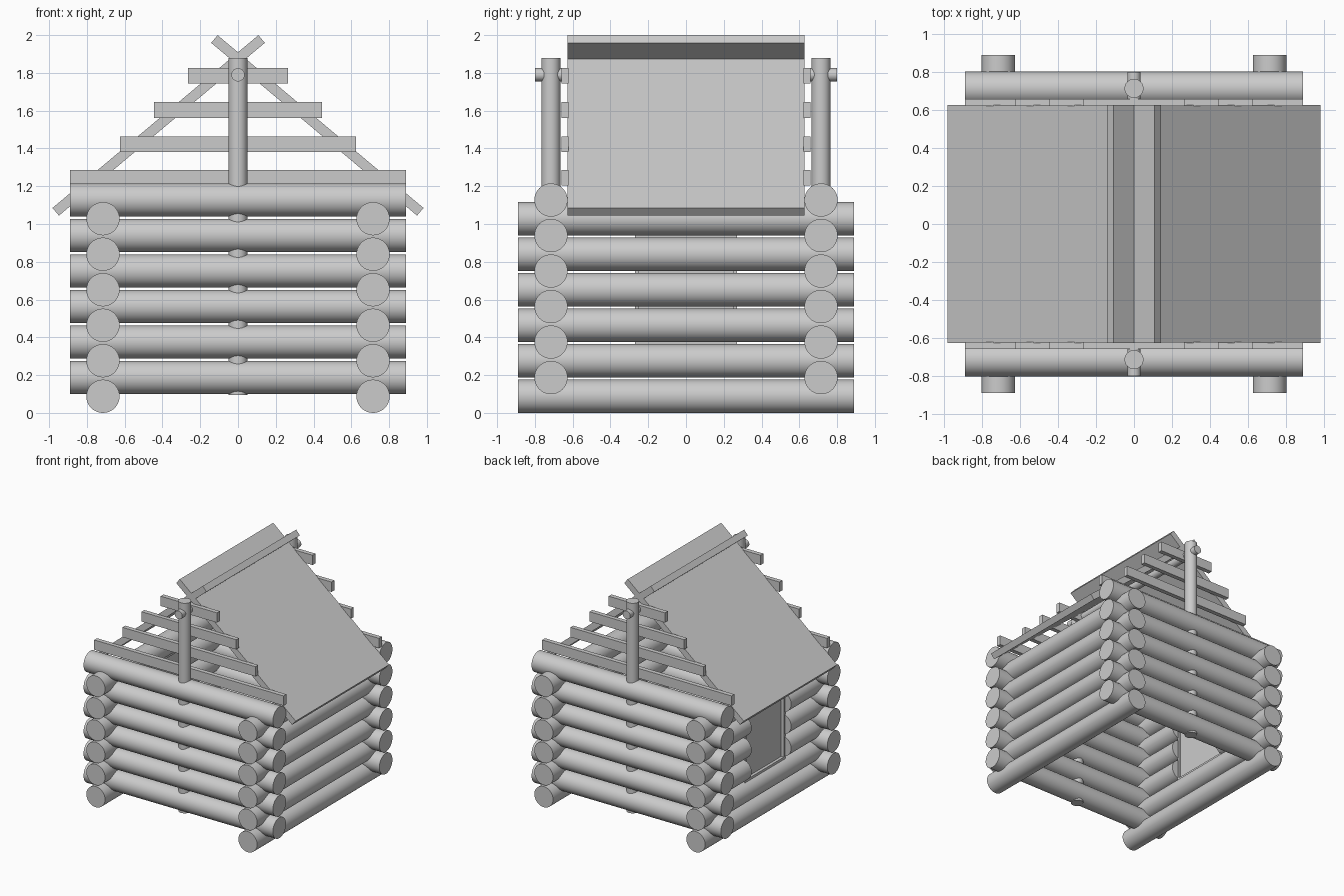
import bpy
from math import radians, pi

if "Cube" in bpy.data.objects:
    bpy.data.objects.remove(bpy.data.objects["Cube"])

R, L, WALL, STEP = 0.088, 1.78, 0.715, 0.188


def box(name, center, size, rot_y=0.0):
    bpy.ops.mesh.primitive_cube_add(size=1, location=center, rotation=(0, rot_y, 0))
    ob = bpy.context.object
    ob.name = name
    ob.scale = size
    bpy.ops.object.transform_apply(location=False, rotation=False, scale=True)
    return ob


def log(name, center, length, axis, radius=R):
    rot = {'x': (0, pi / 2, 0), 'y': (pi / 2, 0, 0), 'z': (0, 0, 0)}[axis]
    bpy.ops.mesh.primitive_cylinder_add(vertices=40, radius=radius, depth=length,
                                        location=center, rotation=rot)
    ob = bpy.context.object
    ob.name = name
    bpy.ops.object.shade_smooth_by_angle(angle=radians(35))
    return ob


# Stacked log walls; the left wall is interrupted for the door
DOOR = 0.265
for i in range(6):
    z = R + i * STEP
    log("right_wall_log", (WALL, 0, z), L, 'y')
    if i in (2, 3, 4):
        stub = L / 2 - DOOR
        for s in (-1, 1):
            log("door_side_log", (-WALL, s * (DOOR + stub / 2), z), stub, 'y')
    else:
        log("left_wall_log", (-WALL, 0, z), L, 'y')
    for s, end in ((-1, "front"), (1, "back")):
        log(end + "_wall_log", (0, s * WALL, z + 0.5 * STEP + 0.005), L, 'x')

# Door panel with a thin frame
z0, z1 = 0.36, 0.945
zc = (z0 + z1) / 2
box("door_panel", (-0.71, 0, zc), (0.02, 0.51, z1 - z0 - 0.02))
for s in (-1, 1):
    box("door_frame_side", (-0.715, s * 0.26, zc), (0.06, 0.02, z1 - z0))
    box("door_frame_rail", (-0.715, 0, zc + s * (z1 - z0 - 0.02) / 2), (0.06, 0.52, 0.02))

# Gable posts and stepped gable boards
for s, end in ((-1, "front"), (1, "back")):
    log(end + "_post", (0, s * WALL, (0.095 + 1.88) / 2), 1.88 - 0.095, 'z', 0.05)
    for half, z in ((0.89, 1.245), (0.625, 1.423), (0.445, 1.604), (0.265, 1.784)):
        box(end + "_gable_board", (0, s * 0.641, z), (2 * half, 0.038, 0.083))

# Ridge pole
log("ridge_pole", (0, 0, 1.79), 1.6, 'y', 0.035)

# Two roof slabs crossing at the ridge
for s, side in ((1, "right"), (-1, "left")):
    box(side + "_roof_slab", (s * 0.42, 0, 1.522), (1.423, 1.255, 0.053), s * radians(40))
